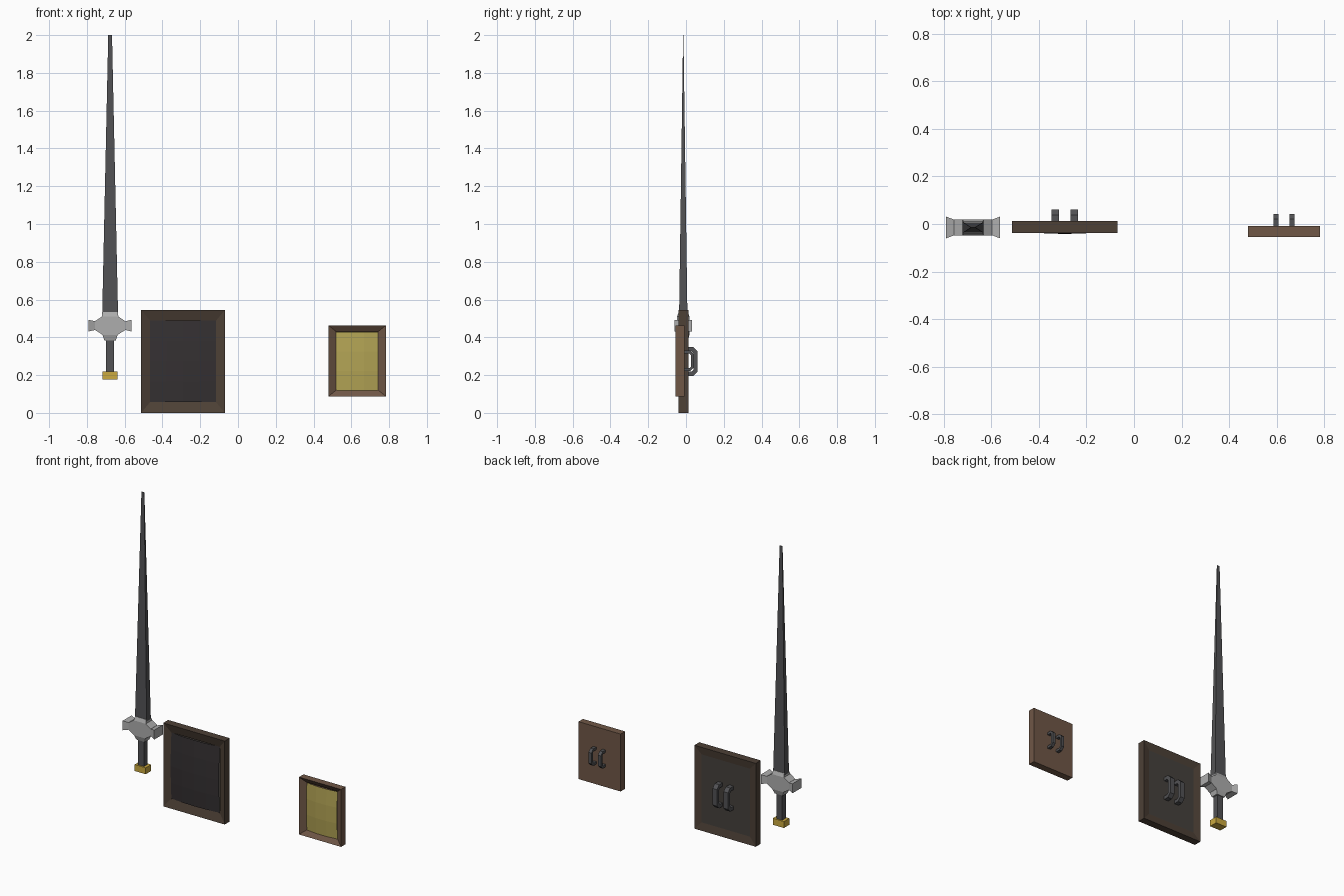
import bpy, bmesh, math
from mathutils import Vector

if "Cube" in bpy.data.objects:
    bpy.data.objects.remove(bpy.data.objects["Cube"])


def material(name, rgb):
    m = bpy.data.materials.new(name)
    m.diffuse_color = (*rgb, 1)
    m.use_nodes = True
    m.node_tree.nodes["Principled BSDF"].inputs["Base Color"].default_value = m.diffuse_color
    return m


STEEL = material("dark_steel", (0.085, 0.085, 0.09))
SILVER = material("silver", (0.42, 0.42, 0.42))
GOLD = material("gold", (0.6, 0.4, 0.05))
WOOD = material("dark_wood", (0.075, 0.052, 0.037))
PANEL = material("dark_panel", (0.035, 0.030, 0.032))
BACK = material("back_panel", (0.06, 0.052, 0.045))
WOOD2 = material("light_wood", (0.16, 0.095, 0.062))
YELLOW = material("yellow_panel", (0.45, 0.37, 0.09))


def finish(name, bm, mat):
    bmesh.ops.recalc_face_normals(bm, faces=bm.faces)
    me = bpy.data.meshes.new(name)
    bm.to_mesh(me)
    bm.free()
    ob = bpy.data.objects.new(name, me)
    bpy.context.collection.objects.link(ob)
    me.materials.append(mat)
    return ob


def loft(name, sections, centre, mat, axis='z', caps=(True, True)):
    """Rectangular sections (position, half a, half b) joined along an axis."""
    bm = bmesh.new()
    rings = []
    for p, a, b in sections:
        ring = []
        for s, t in ((-1, -1), (1, -1), (1, 1), (-1, 1)):
            co = {'z': (s * a, t * b, p), 'x': (p, s * a, t * b),
                  'y': (s * a, p, t * b)}[axis]
            ring.append(bm.verts.new(Vector(co) + Vector(centre)))
        rings.append(ring)
    for r, q in zip(rings, rings[1:]):
        for i in range(4):
            j = (i + 1) % 4
            bm.faces.new((r[i], r[j], q[j], q[i]))
    if caps[0]:
        bm.faces.new(rings[0])
    if caps[1]:
        bm.faces.new(rings[-1])
    return finish(name, bm, mat)


def domed_panel(name, cx, cz, hx, hz, y, bulge, nx, nz, mat):
    """Low-poly front panel that swells towards the front."""
    bm = bmesh.new()
    g = [[None] * (nz + 1) for _ in range(nx + 1)]
    for i in range(nx + 1):
        for k in range(nz + 1):
            u, v = 2 * i / nx - 1, 2 * k / nz - 1
            d = bulge * (1 - 0.6 * u * u - 0.4 * v * v)
            g[i][k] = bm.verts.new((cx + u * hx, y - d, cz + v * hz))
    for i in range(nx):
        for k in range(nz):
            bm.faces.new((g[i][k], g[i + 1][k], g[i + 1][k + 1], g[i][k + 1]))
    return finish(name, bm, mat)


def handle(name, x, cz, y0, y1, hz, bar, hw):
    """Chamfered D-shaped grip on the back of a shield."""
    c, d = 0.35 * (y1 - y0), 0.15 * (y1 - y0)
    half = [(y0, hz), (y1 - c, hz), (y1, hz - c)]
    inner = [(y1 - bar, hz - bar - d), (y1 - bar - d, hz - bar), (y0, hz - bar)]
    pts = half + [(y, -z) for y, z in reversed(half)]
    pts += [(y, -z) for y, z in reversed(inner)] + inner
    bm = bmesh.new()
    f = bm.faces.new([bm.verts.new((x - hw, y, cz + z)) for y, z in pts])
    ext = bmesh.ops.extrude_face_region(bm, geom=[f])["geom"]
    bmesh.ops.translate(bm, vec=(2 * hw, 0, 0),
                        verts=[v for v in ext if isinstance(v, bmesh.types.BMVert)])
    return finish(name, bm, STEEL)


# Sword
SX, SY = -0.677, -0.0145
S = (SX, SY, 0)
loft("blade", [(0.52, 0.042, 0.022), (2.0, 0.010, 0.001)], S, STEEL)
loft("grip", [(0.21, 0.021, 0.019), (0.40, 0.021, 0.019)], S, STEEL)
loft("pommel", [(0.178, 0.040, 0.028), (0.22, 0.040, 0.028)], S, GOLD)
loft("guard_centre", [(0.384, 0.030, 0.024), (0.413, 0.040, 0.033), (0.439, 0.080, 0.033),
                      (0.486, 0.080, 0.033), (0.510, 0.044, 0.033), (0.533, 0.040, 0.024)],
     S, SILVER)
for side, label in ((-1, "left"), (1, "right")):
    loft("guard_tip_" + label, [(side * 0.07, 0.033, 0.023), (side * 0.08, 0.033, 0.023),
                                (side * 0.114, 0.046, 0.031)],
         (SX, SY, 0.462), SILVER, 'x')

# Large shield: frame sloping in to both panels
LX, LZ = -0.291, 0.2725
loft("large_shield_frame", [(0.004, 0.175, 0.222), (0.012, 0.222, 0.2725),
                            (-0.0385, 0.222, 0.2725), (-0.022, 0.175, 0.216)],
     (LX, 0, LZ), WOOD, 'y', (False, False))
domed_panel("large_shield_panel", LX, LZ + 0.001, 0.175, 0.216, -0.022, 0.020, 4, 4, PANEL)
loft("large_shield_back", [(0.004, 0.175, 0.222), (-0.010, 0.175, 0.216)],
     (LX, 0, LZ), BACK, 'y', (True, False))

# Small shield: recessed front, flat back
MX, MZ = 0.631, 0.2755
loft("small_shield_frame", [(-0.009, 0.152, 0.1875), (-0.055, 0.152, 0.1875),
                            (-0.032, 0.111, 0.155)],
     (MX, 0, MZ), WOOD2, 'y', (True, False))
domed_panel("small_shield_panel", MX, MZ - 0.001, 0.111, 0.155, -0.032, 0.016, 3, 3, YELLOW)

# Paired handles
for side, label in ((-1, "left"), (1, "right")):
    handle("large_shield_handle_" + label, LX + side * 0.040, LZ, -0.004, 0.062,
           0.077, 0.023, 0.016)
    handle("small_shield_handle_" + label, MX + side * 0.034, MZ, -0.015, 0.042,
           0.055, 0.016, 0.0105)
